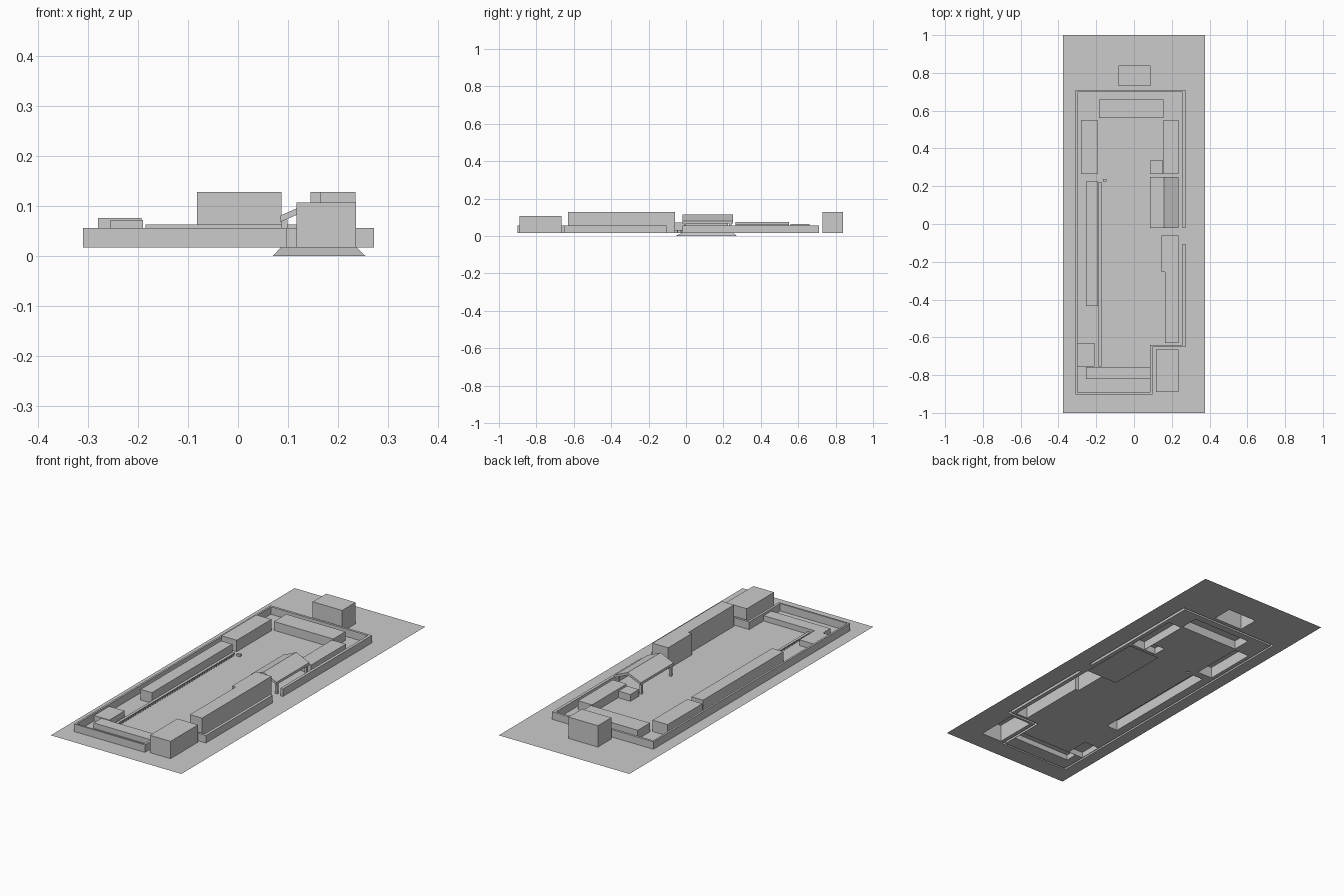
import bpy, bmesh

if "Cube" in bpy.data.objects:
    bpy.data.objects.remove(bpy.data.objects["Cube"])

G = 0.017  # ground level
footprints = []


def finish(name, bm):
    mesh = bpy.data.meshes.new(name)
    bm.to_mesh(mesh)
    bm.free()
    ob = bpy.data.objects.new(name, mesh)
    bpy.context.scene.collection.objects.link(ob)
    return ob


def add_box(bm, x0, x1, y0, y1, z0, z1, bottom=True):
    """Axis-aligned box, optionally open underneath."""
    lo = [bm.verts.new((x, y, z0)) for x, y in ((x0, y0), (x1, y0), (x1, y1), (x0, y1))]
    hi = [bm.verts.new((v.co.x, v.co.y, z1)) for v in lo]
    for i in range(4):
        j = (i + 1) % 4
        bm.faces.new((lo[i], lo[j], hi[j], hi[i]))
    bm.faces.new(hi)
    if bottom:
        bm.faces.new(lo[::-1])


def prism(name, pts, top):
    """Rectilinear outline raised from the ground, open underneath."""
    bm = bmesh.new()
    lo = [bm.verts.new((x, y, G)) for x, y in pts]
    hi = [bm.verts.new((x, y, top)) for x, y in pts]
    for i in range(len(pts)):
        j = (i + 1) % len(pts)
        bm.faces.new((lo[i], lo[j], hi[j], hi[i]))
    bm.faces.new(hi)
    bmesh.ops.recalc_face_normals(bm, faces=bm.faces)
    if bm.faces[:][-1].normal.z < 0:
        bmesh.ops.reverse_faces(bm, faces=bm.faces)
    footprints.append(pts)
    return finish(name, bm)


def block(name, x0, x1, y0, y1, top):
    return prism(name, [(x0, y0), (x1, y0), (x1, y1), (x0, y1)], top)


def inside(x, y, pts):
    hit = False
    for (ax, ay), (bx, by) in zip(pts, pts[1:] + pts[:1]):
        if (ay > y) != (by > y) and x < ax + (y - ay) * (bx - ax) / (by - ay):
            hit = not hit
    return hit


# Perimeter wall with an east gate and a stepped south-east corner
prism("perimeter_wall", [
    (0.272, -0.02), (0.272, 0.71), (-0.31, 0.71), (-0.31, -0.902), (0.097, -0.902),
    (0.097, -0.652), (0.272, -0.652), (0.272, -0.105), (0.257, -0.105), (0.257, -0.64),
    (0.085, -0.64), (0.085, -0.893), (-0.3, -0.893), (-0.3, 0.698), (0.257, 0.698),
    (0.257, -0.02)], 0.056)

# Buildings
block("north_outer_building", -0.082, 0.087, 0.73, 0.84, 0.128)
block("north_building", -0.185, 0.155, 0.56, 0.66, 0.063)
block("north_west_building", -0.28, -0.193, 0.265, 0.55, 0.076)
block("north_east_building", 0.155, 0.235, 0.265, 0.55, 0.062)
block("hall_annex", 0.085, 0.153, 0.265, 0.335, 0.052)
block("west_building", -0.255, -0.19, -0.435, 0.225, 0.072)
prism("east_building", [(0.165, -0.63), (0.235, -0.63), (0.235, -0.06),
                        (0.145, -0.06), (0.145, -0.255), (0.165, -0.255)], 0.128)
block("south_east_building", 0.117, 0.236, -0.89, -0.665, 0.107)
block("south_west_building", -0.298, -0.21, -0.755, -0.63, 0.047)
block("south_building", -0.255, 0.084, -0.82, -0.757, 0.045)
block("well_block", -0.165, -0.146, 0.225, 0.239, 0.028)

# Ground sheet, open beneath every footprint
xs = sorted({-0.375, 0.375} | {p[0] for f in footprints for p in f})
ys = sorted({-1.0, 1.0} | {p[1] for f in footprints for p in f})
bm = bmesh.new()
grid = [[bm.verts.new((x, y, G)) for y in ys] for x in xs]
for i in range(len(xs) - 1):
    for j in range(len(ys) - 1):
        cx, cy = (xs[i] + xs[i + 1]) / 2, (ys[j] + ys[j + 1]) / 2
        if not any(inside(cx, cy, f) for f in footprints):
            bm.faces.new((grid[i][j], grid[i + 1][j], grid[i + 1][j + 1], grid[i][j + 1]))
bmesh.ops.delete(bm, geom=[v for v in bm.verts if not v.link_faces], context='VERTS')
finish("ground_sheet", bm)

# Flared foundation below the hall
bm = bmesh.new()
add_box(bm, 0.07, 0.255, -0.055, 0.272, 0.0, G)
for v in bm.verts:
    if v.co.z > 0.01:
        v.co.x = 0.085 if v.co.x < 0.16 else 0.237
        v.co.y = -0.02 if v.co.y < 0.1 else 0.25
bmesh.ops.delete(bm, geom=[f for f in bm.faces if f.calc_center_median().z > G - 0.001],
                 context='FACES_ONLY')
finish("hall_foundation", bm)

# Open hall: gabled roof slab on posts
bm = bmesh.new()
profile = [(0.085, 0.068), (0.16, 0.101), (0.235, 0.068),
           (0.235, 0.081), (0.16, 0.114), (0.085, 0.081)]
ends = [[bm.verts.new((x, y, z)) for x, z in profile] for y in (-0.02, 0.25)]
for i in range(6):
    j = (i + 1) % 6
    bm.faces.new((ends[0][i], ends[1][i], ends[1][j], ends[0][j]))
for e in ends:
    bm.faces.new(e)
bmesh.ops.recalc_face_normals(bm, faces=bm.faces)
finish("hall_roof", bm)
bm = bmesh.new()
for x in (0.087, 0.221):
    for y in (-0.012, 0.23):
        add_box(bm, x, x + 0.012, y, y + 0.012, G, 0.073)
finish("hall_posts", bm)

# Low colonnade beside the west building
bm = bmesh.new()
add_box(bm, -0.187, -0.173, -0.755, 0.222, 0.029, 0.033)
n = 49
for i in range(n):
    y = -0.753 + i * 0.965 / (n - 1)
    add_box(bm, -0.182, -0.175, y, y + 0.007, G, 0.029)
finish("colonnade", bm)
